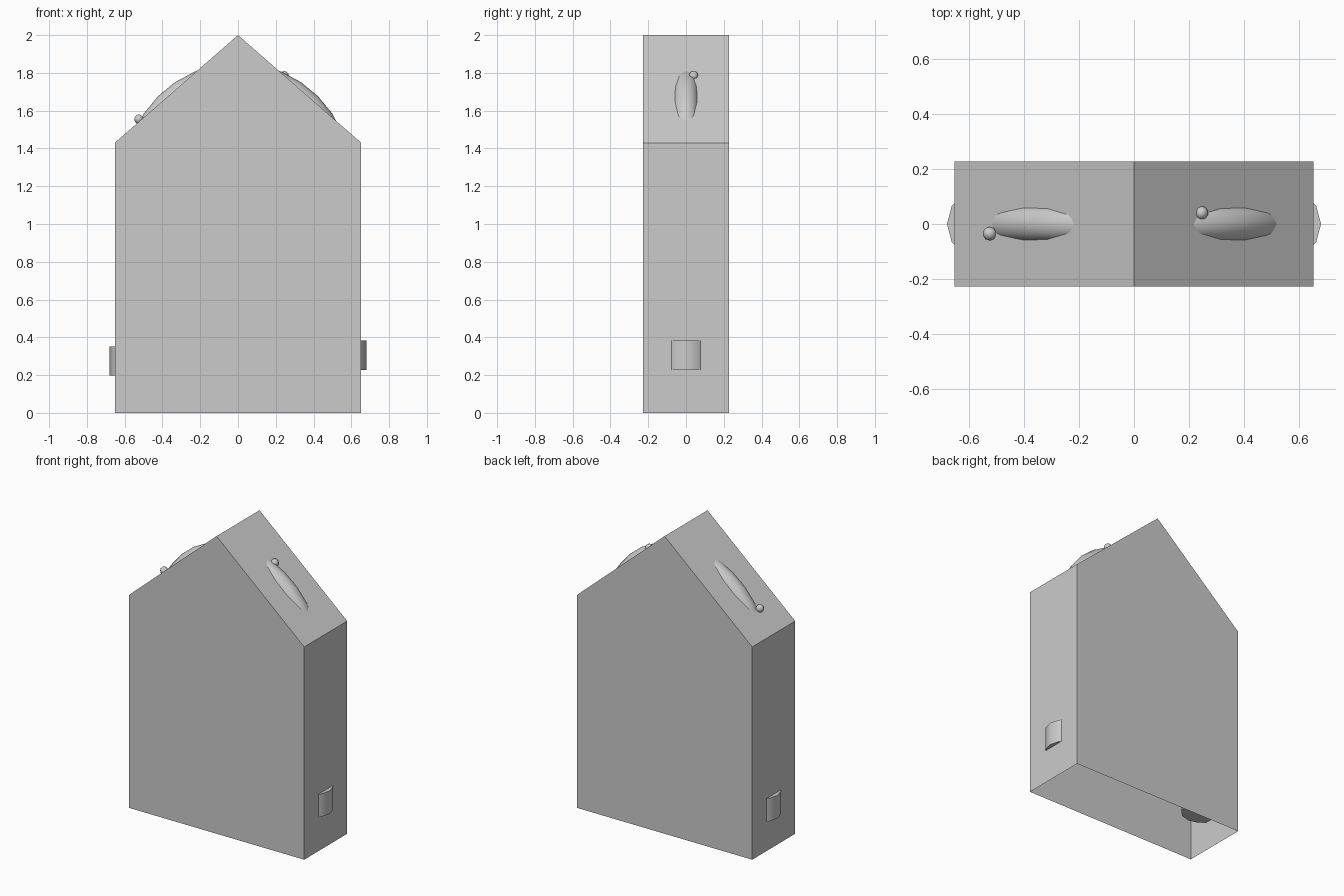
import bpy, bmesh, math
from mathutils import Vector

if "Cube" in bpy.data.objects:
    bpy.data.objects.remove(bpy.data.objects["Cube"])

# gabled shell, open at the bottom
outline = [(-.652, 0), (.652, 0), (.652, 1.43), (0, 2), (-.652, 1.43)]
bm = bmesh.new()
front = [bm.verts.new((x, -.228, z)) for x, z in outline]
back = [bm.verts.new((x, .228, z)) for x, z in outline]
bm.faces.new(front)
bm.faces.new(back[::-1])
for i in range(1, 5):
    j = (i + 1) % 5
    bm.faces.new((front[j], front[i], back[i], back[j]))
bmesh.ops.recalc_face_normals(bm, faces=bm.faces)
# make the shell face outwards
bm.faces.ensure_lookup_table()
if bm.faces[0].normal.y > 0:
    bmesh.ops.reverse_faces(bm, faces=bm.faces)
mesh = bpy.data.meshes.new("house_shell")
bm.to_mesh(mesh)
bm.free()
shell = bpy.data.objects.new("house_shell", mesh)
bpy.context.collection.objects.link(shell)


def finish(name, angle=50):
    ob = bpy.context.object
    ob.name = name
    bpy.ops.object.shade_smooth_by_angle(angle=math.radians(angle))
    return ob


# inner ring breaking through both roof slopes
bpy.ops.mesh.primitive_torus_add(major_radius=.533, minor_radius=.066,
                                 major_segments=32, minor_segments=12,
                                 location=(0, 0, 1.253),
                                 rotation=(math.pi / 2, 0, 0))
finish("inner_ring")

# small nubs on the ring
for name, loc in (("left_nub", (-.525, -.035, 1.555)),
                  ("right_nub", (.245, .04, 1.785))):
    bpy.ops.mesh.primitive_uv_sphere_add(segments=10, ring_count=6,
                                         radius=.025, location=loc)
    finish(name)

# upright drums poking through the side walls
for name, x, z in (("left_drum", -.55, .275), ("right_drum", .55, .305)):
    bpy.ops.mesh.primitive_cylinder_add(vertices=12, radius=.13, depth=.155,
                                        location=(x, 0, z),
                                        rotation=(0, 0, math.pi / 2))
    finish(name)
